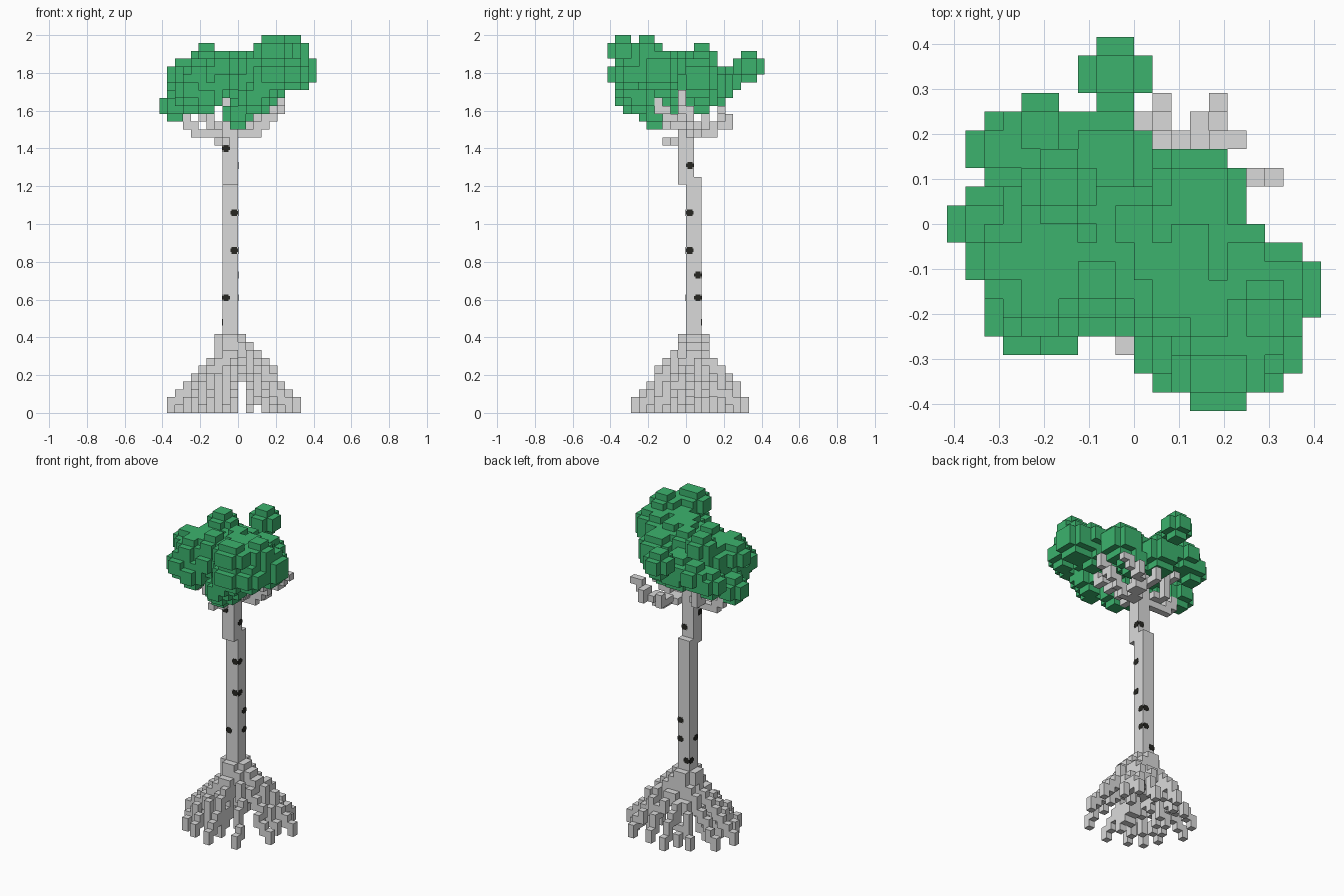
import bpy
import bmesh
from mathutils import Vector

cube = bpy.data.objects.get("Cube")
if cube:
    bpy.data.objects.remove(cube)

UNIT = 2 / 48  # edge of one block


def material(name, colour):
    mat = bpy.data.materials.new(name)
    mat.use_nodes = True
    mat.diffuse_color = (*colour, 1)
    mat.node_tree.nodes["Principled BSDF"].inputs["Base Color"].default_value = (*colour, 1)
    return mat


leaf_green = material("leaf green", (0.045, 0.45, 0.155))
bark_grey = material("bark grey", (0.7, 0.7, 0.7))
mark_black = material("mark black", (0.02, 0.02, 0.016))


def block(low, high):
    """All cells of a box between two corners."""
    return {(x, y, z)
            for x in range(low[0], high[0])
            for y in range(low[1], high[1])
            for z in range(low[2], high[2])}


def clump(centre, size):
    """A cube of cells with its twelve edges cut away."""
    low = [round(c - size / 2) for c in centre]
    high = [a + size for a in low]

    def edge_count(cell):
        return sum(c == a or c == b - 1 for c, a, b in zip(cell, low, high))
    return {cell for cell in block(low, high) if edge_count(cell) < 2}


def limb(start, end, drop=1, joined=False):
    """A stepped line of cells, each hanging down by drop cells."""
    start, end = Vector(start), Vector(end)
    steps = int(max(abs(c) for c in end - start))
    cells, last = set(), None
    for i in range(steps + 1):
        x, y, z = (round(c) for c in start.lerp(end, i / steps))
        cells |= {(x, y, z - d) for d in range(drop) if z - d >= 0}
        if joined and last:  # bridge diagonal steps face to face
            cells |= {(x, last[1], last[2]), (x, y, last[2])}
        last = (x, y, z)
    return cells


def build(name, cells, solid, mat):
    """Turn cells into a shell, leaving out faces buried in solid cells."""
    bm = bmesh.new()
    for cell in sorted(cells):
        for axis in range(3):
            for side in (0, 1):
                near = list(cell)
                near[axis] += 2 * side - 1
                if tuple(near) in solid:
                    continue
                u, v = (axis + 1) % 3, (axis + 2) % 3
                corners = []
                for a, b in ((0, 0), (1, 0), (1, 1), (0, 1)):
                    p = list(cell)
                    p[axis] += side
                    p[u] += a
                    p[v] += b
                    corners.append(bm.verts.new(Vector(p) * UNIT))
                bm.faces.new(corners if side else corners[::-1])
    bmesh.ops.remove_doubles(bm, verts=bm.verts, dist=UNIT / 100)
    finish(name, bm, mat)


def finish(name, bm, mat):
    mesh = bpy.data.meshes.new(name)
    bm.to_mesh(mesh)
    bm.free()
    mesh.materials.append(mat)
    bpy.context.collection.objects.link(bpy.data.objects.new(name, mesh))


# Leaf clumps, grouped by size
CLUMPS = {
    4: [(-8, 0, 39), (-7, 4, 41), (-7, -2, 43), (-5, 5, 42), (-4, 2, 45),
        (-1, 8, 44), (4, -8, 46), (5, -8, 46), (4, -8, 43), (5, -8, 43),
        (7, -7, 43), (7, -5, 46), (3, -7, 41), (3, -6, 40), (0, -4, 38),
        (6, -2, 44), (3, -1, 44), (-2, -3, 44), (1, -2, 44), (0, 0, 44),
        (-2, -4, 42), (2, 2, 40), (-6, -5, 41), (-4, -5, 40), (-6, -3, 40),
        (1, -4, 42), (-2, 1, 43), (2, -7, 40), (-5, -4, 43), (5, -3, 42)],
    5: [(7.5, -3.5, 43.5), (3.5, 1.5, 42.5), (-1.5, 3.5, 41.5),
        (-4.5, -2.5, 42.5), (4.5, -4.5, 43.5), (-4.5, 0.5, 42.5),
        (2.5, -3.5, 43.5)],
}
leaves = set()
for size, centres in CLUMPS.items():
    for centre in centres:
        leaves |= clump(centre, size)

# Trunk in two offset lengths
trunk = block((-2, 0, 9), (0, 2, 30)) | block((-2, -1, 29), (0, 1, 40))

# Branches fanning out under the leaves
BRANCHES = [
    ((0, 0, 35), (1, 2, 35)), ((1, 2, 35), (3, 5, 37)),
    ((3, 4, 37), (5, 4, 38)), ((1, 2, 35), (0, 5, 37)),
    ((0, 0, 35), (2, 0, 35)), ((2, 0, 36), (5, -1, 40)),
    ((-3, 0, 35), (-6, 0, 35)), ((-6, 0, 36), (-8, 0, 38)),
    ((-2, -2, 34), (-3, -3, 34)), ((-1, -2, 36), (-1, -5, 39)),
    ((-3, 1, 36), (-5, 3, 40)), ((-3, -2, 36), (-5, -4, 38)),
    ((0, -1, 36), (3, -4, 39)),
]
branches = set()
for start, end in BRANCHES:
    branches |= limb(start, end, joined=True)

# Stilt roots: stepped legs running out and down to the ground
ROOT_TIPS = [
    (-9, 0), (-8, 3), (-7, -3), (-6, -5), (-5, 5), (-4, -6), (-2, 7),
    (-1, -7), (7, 2), (6, -2), (3, -6), (4, 6), (1, 6), (5, 4), (-6, -1),
    (-5, 1), (-3, -4), (-3, 5), (3, 3), (-1, -4), (5, 1),
]
roots = block((-3, 0, 8), (1, 2, 10)) | block((-2, -1, 7), (0, 3, 10))
for x, y in ROOT_TIPS:
    drop = 2 if max(abs(x), abs(y)) > 4 else 3
    roots |= limb((-1 if x < 0 else 0, 1 if y > 0 else 0, 9), (x, y, 1), drop)

wood = trunk | branches | roots
build("leaf_canopy", leaves, leaves, leaf_green)
build("trunk", trunk - leaves, wood | leaves, bark_grey)
build("branches", branches - trunk - leaves, wood | leaves, bark_grey)
build("roots", roots - trunk, wood, bark_grey)


def bark_mark(bm, corner, outward, axis, height):
    """A rounded blocky plate on one face of the trunk, beside a corner."""
    for width, tall in ((0.042, 0.018), (0.028, 0.035)):
        size = Vector((width, width, tall))
        size[axis] = 0.004
        centre = Vector((*corner, height / UNIT)) * UNIT
        centre[1 - axis] -= outward[1 - axis] * 0.02
        verts = bmesh.ops.create_cube(bm, size=1)["verts"]
        bmesh.ops.scale(bm, vec=size, verts=verts)
        bmesh.ops.translate(bm, vec=centre, verts=verts)


# Dark marks wrapping the trunk corners: corner cell, outward signs, heights
MARKS = [
    ((0, 0), (1, -1), (1.06, 0.86)),
    ((0, 2), (1, 1), (0.73, 0.61)),
    ((-2, 0), (-1, -1), (0.61,)),
    ((-2, 2), (-1, 1), (0.48,)),
    ((0, 1), (1, 1), (1.31,)),
    ((-2, -1), (-1, -1), (1.4,)),
]
bm = bmesh.new()
for corner, outward, heights in MARKS:
    for height in heights:
        for axis in (0, 1):
            bark_mark(bm, corner, outward, axis, height)
finish("bark_marks", bm, mark_black)
